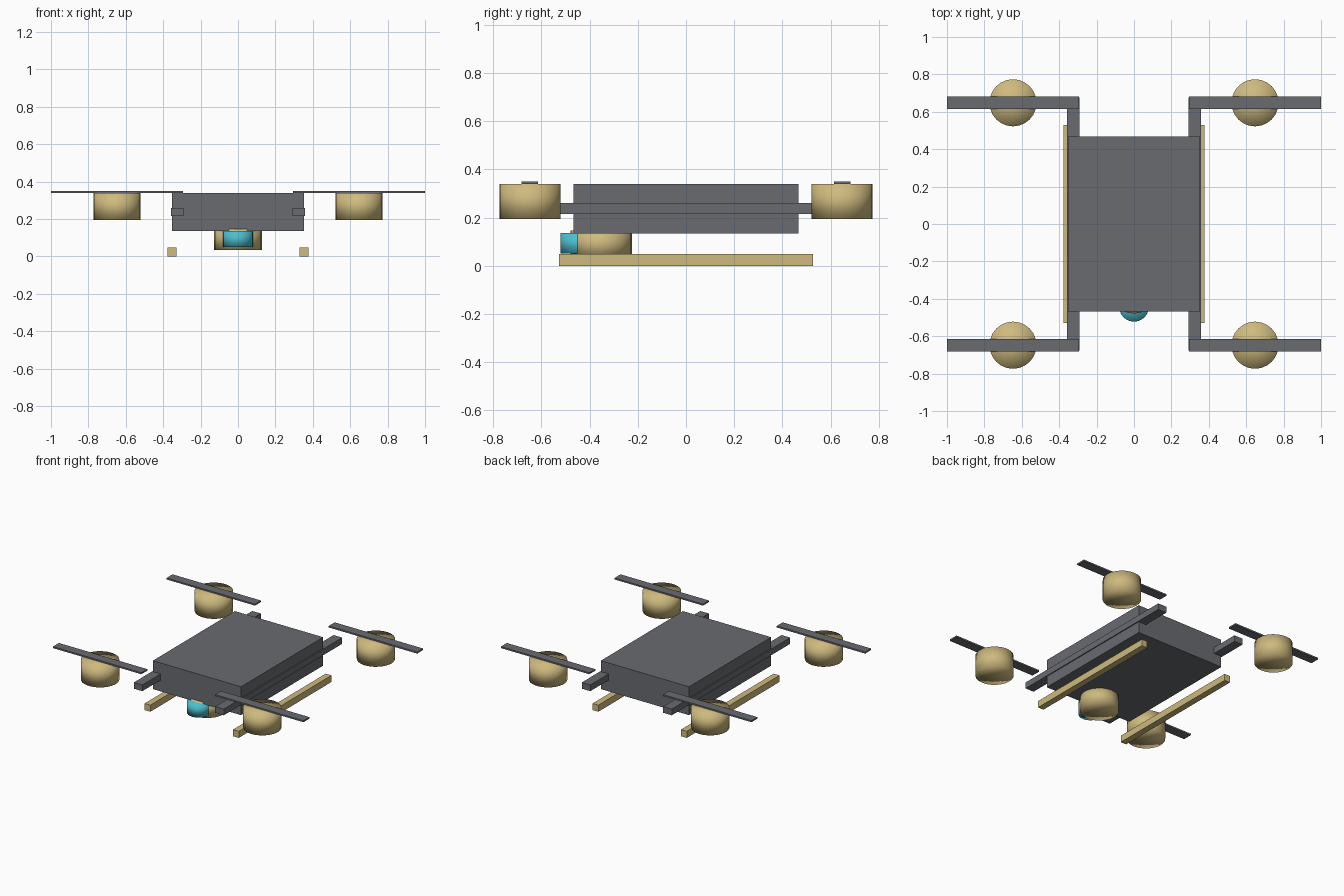
import bpy, bmesh
from mathutils import Matrix, Vector

cube = bpy.data.objects.get("Cube")
if cube:
    bpy.data.objects.remove(cube, do_unlink=True)


def material(name, rgb):
    m = bpy.data.materials.new(name)
    m.use_nodes = True
    m.diffuse_color = (*rgb, 1)
    m.node_tree.nodes["Principled BSDF"].inputs["Base Color"].default_value = (*rgb, 1)
    return m


grey = material("slate grey", (0.14, 0.147, 0.163))
gold = material("sand gold", (0.62, 0.49, 0.21))
teal = material("lens teal", (0.07, 0.52, 0.62))


def finish(name, bm, mat, smooth):
    mesh = bpy.data.meshes.new(name)
    for face in bm.faces:
        face.smooth = smooth
    bm.to_mesh(mesh)
    bm.free()
    mesh.materials.append(mat)
    obj = bpy.data.objects.new(name, mesh)
    bpy.context.collection.objects.link(obj)


def box(name, low, high, mat):
    low, high = Vector(low), Vector(high)
    place = Matrix.Translation((low + high) / 2) @ Matrix.Diagonal((*(high - low), 1))
    bm = bmesh.new()
    bmesh.ops.create_cube(bm, size=1, matrix=place)
    finish(name, bm, mat, False)


# Cylinders share smooth normals between wall and caps for a soft look
def cylinder(name, x, y, z0, z1, r, mat):
    bm = bmesh.new()
    bmesh.ops.create_cone(bm, cap_ends=True, cap_tris=True, segments=24,
                          radius1=r, radius2=r, depth=z1 - z0,
                          matrix=Matrix.Translation((x, y, (z0 + z1) / 2)))
    finish(name, bm, mat, True)


# Body
box("body", (-0.352, -0.468, 0.135), (0.352, 0.468, 0.34), grey)

# Camera housing and lens under the nose
cylinder("camera_housing", 0, -0.352, 0.035, 0.147, 0.127, gold)
cylinder("camera_lens", 0, -0.442, 0.05, 0.137, 0.08, teal)

for side, sx in (("left", 1), ("right", -1)):
    # Rail arm through the body, and landing skid
    c = sx * 0.325
    box(f"arm_{side}", (c - 0.034, -0.675, 0.215), (c + 0.034, 0.675, 0.26), grey)
    c = sx * 0.353
    box(f"skid_{side}", (c - 0.023, -0.528, 0), (c + 0.023, 0.528, 0.048), gold)
    # Motors and rotor blades
    for end, sy in (("front", -1), ("back", 1)):
        x, y = sx * 0.647, sy * 0.648
        cylinder(f"motor_{end}_{side}", x, y, 0.195, 0.34, 0.126, gold)
        box(f"blade_{end}_{side}", (x - 0.353, y - 0.034, 0.339), (x + 0.353, y + 0.034, 0.35), grey)
